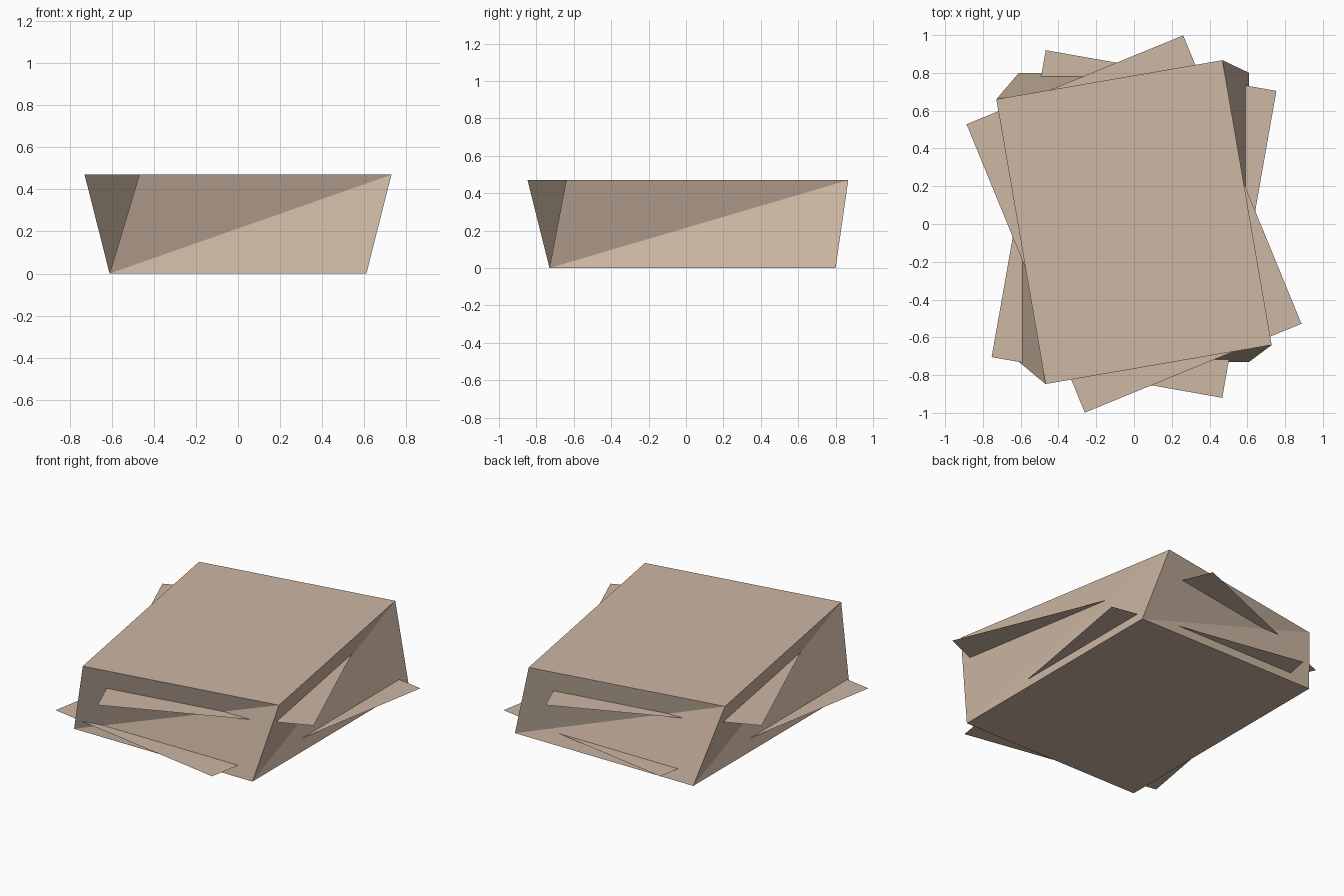
import bpy, bmesh, math
from mathutils import Matrix, Vector

if "Cube" in bpy.data.objects:
    bpy.data.objects.remove(bpy.data.objects["Cube"])

tan = bpy.data.materials.new("paper_tan")
tan.diffuse_color = (0.61, 0.475, 0.37, 1.0)
tan.use_nodes = True
tan.node_tree.nodes["Principled BSDF"].inputs["Base Color"].default_value = tan.diffuse_color


def rect(w, d, z, angle=0.0, cy=0.0):
    """Corners of a turned rectangle, counter-clockwise from front left."""
    rot = Matrix.Rotation(math.radians(angle), 3, 'Z')
    return [rot @ Vector((sx * w / 2, sy * d / 2, 0)) + Vector((0, cy, z))
            for sx, sy in ((-1, -1), (1, -1), (1, 1), (-1, 1))]


def make(name, bm):
    mesh = bpy.data.meshes.new(name)
    bm.to_mesh(mesh)
    bm.free()
    mesh.materials.append(tan)
    bpy.context.collection.objects.link(bpy.data.objects.new(name, mesh))


# Twisted stack: square base, top turned by about ten degrees
bm = bmesh.new()
low = [bm.verts.new(p) for p in rect(1.22, 1.53, 0.0, 0, 0.035)]
top = [bm.verts.new(p) for p in rect(1.215, 1.53, 0.47, 9.8, 0.01)]
bm.faces.new(low[::-1])
bm.faces.new(top)
for i in range(4):
    j = (i + 1) % 4
    bm.faces.new((low[i], low[j], top[j]))
    bm.faces.new((low[i], top[j], top[i]))
make("paper_stack", bm)

# Loose sheets sticking out of the stack
for name, z, angle in (("lower_sheet", 0.067, -10), ("upper_sheet", 0.343, 22.3)):
    bm = bmesh.new()
    bm.faces.new([bm.verts.new(p) for p in rect(1.24, 1.65, z, angle)])
    make(name, bm)
